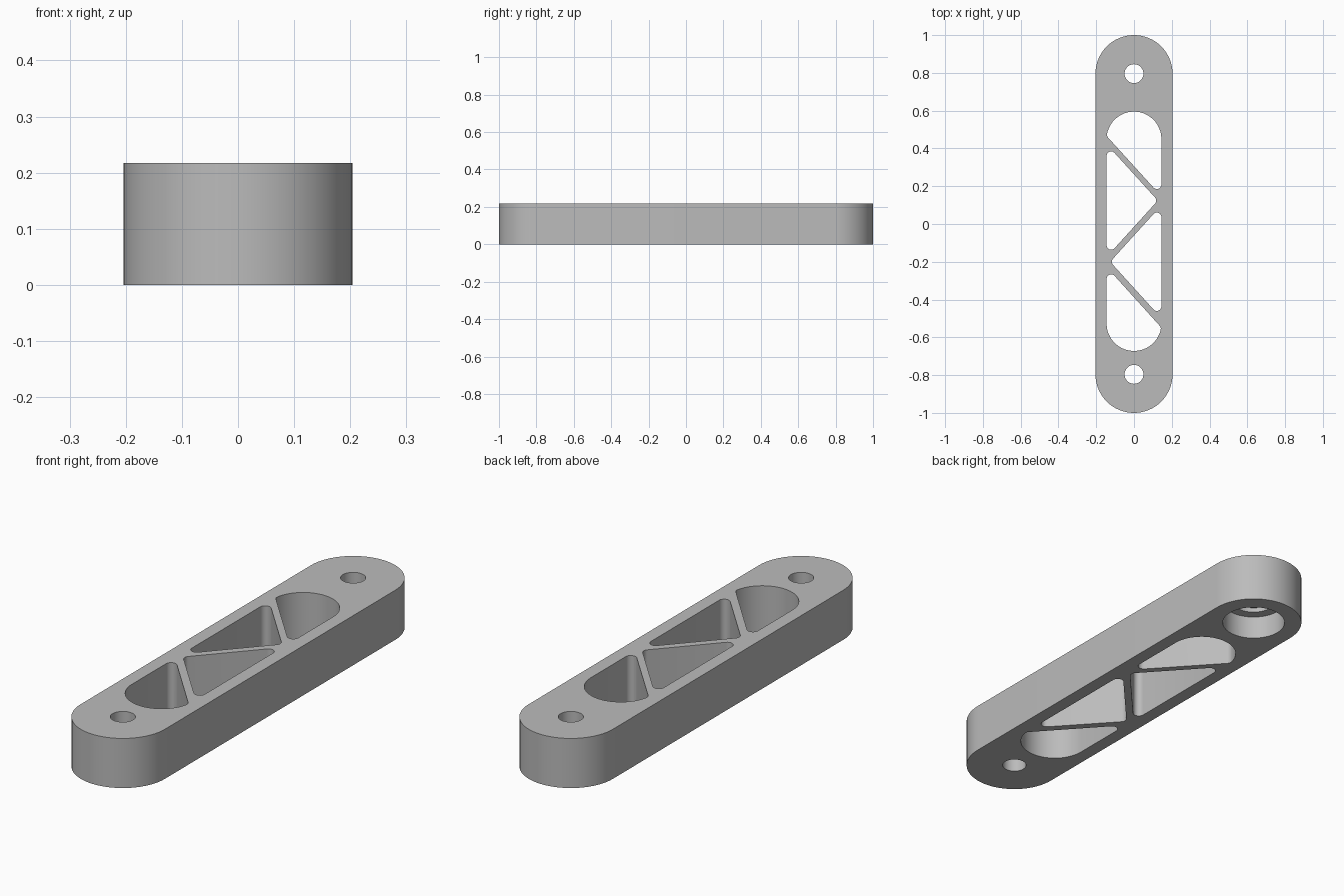
import bpy, bmesh
from math import sin, cos, pi, radians
from mathutils import Vector

HEIGHT = 0.217
END_Y = 0.796       # distance of the end centres from the middle
WALL = 0.145        # inner half width
FILLET = 0.024

cube = bpy.data.objects.get("Cube")
if cube:
    bpy.data.objects.remove(cube, do_unlink=True)

grey = bpy.data.materials.new("light grey")
grey.use_nodes = True
colour = (0.5, 0.5, 0.5, 1)
grey.diffuse_color = colour
grey.node_tree.nodes["Principled BSDF"].inputs["Base Color"].default_value = colour


def arc(cy, radius, start, end, steps=32):
    """Points on an arc about (0, cy), angles in degrees."""
    angles = [radians(start + (end - start) * i / steps) for i in range(steps + 1)]
    return [Vector((radius * cos(a), cy + radius * sin(a))) for a in angles]


def rounded(points, corners, radius=FILLET, steps=8):
    """Replace the chosen corners of a polygon by tangent arcs."""
    out = []
    for i, p in enumerate(points):
        if i not in corners:
            out.append(p)
            continue
        a = (points[i - 1] - p).normalized()
        b = (points[(i + 1) % len(points)] - p).normalized()
        half = a.angle(b) / 2
        centre = p + (a + b).normalized() * radius / sin(half)
        reach = radius * cos(half) / sin(half)
        u, v = p + a * reach - centre, p + b * reach - centre
        turn = pi - 2 * half
        for k in range(steps + 1):
            t = k / steps
            out.append(centre + (u * sin((1 - t) * turn) + v * sin(t * turn)) / sin(turn))
    return out


def prism(name, points, low, high):
    """Upright prism over a counter-clockwise outline."""
    bm = bmesh.new()
    base = [bm.verts.new((p.x, p.y, low)) for p in points]
    top = [bm.verts.new((p.x, p.y, high)) for p in points]
    bm.faces.new(base[::-1])
    bm.faces.new(top)
    for i in range(len(points)):
        j = (i + 1) % len(points)
        bm.faces.new((base[i], base[j], top[j], top[i]))
    mesh = bpy.data.meshes.new(name)
    bm.to_mesh(mesh)
    bm.free()
    mesh.materials.append(grey)
    obj = bpy.data.objects.new(name, mesh)
    bpy.context.collection.objects.link(obj)
    return obj


def cut(body, points, low=-0.1, high=HEIGHT + 0.1):
    """Remove a prism from the body."""
    cutter = prism("cutter", points, low, high)
    cutter.hide_render = True
    mod = body.modifiers.new("cut", "BOOLEAN")
    mod.operation, mod.solver, mod.object = "DIFFERENCE", "EXACT", cutter
    bpy.context.view_layer.objects.active = body
    bpy.ops.object.modifier_apply(modifier=mod.name)
    bpy.data.objects.remove(cutter, do_unlink=True)


# Bar with round ends
link_arm = prism("link_arm", arc(END_Y, 0.204, 0, 180) + arc(-END_Y, 0.204, 180, 360), 0, HEIGHT)

# Two triangular windows, pointing opposite ways
for side, mid in ((1, 0.124), (-1, -0.2)):
    corners = ((0.126, 0), (-WALL, 0.2985), (-WALL, -0.2985))
    cut(link_arm, rounded([Vector((side * x, mid + side * y)) for x, y in corners], (0, 1, 2)))

# Round-ended windows beyond the outer struts
upper = arc(0.45, WALL, 0, 174) + [Vector((WALL, 0.147))]
cut(link_arm, rounded(upper, (len(upper) - 2, len(upper) - 1)))
lower = arc(-0.527, WALL, 180, 352) + [Vector((-WALL, -0.228))]
cut(link_arm, rounded(lower, (len(lower) - 2, len(lower) - 1)))

# Pivot holes, and a stepped bearing seat under the back end
for y in (END_Y, -END_Y):
    cut(link_arm, arc(y, 0.05, 0, 350, 35))
cut(link_arm, arc(END_Y, 0.09, 0, 354, 59), high=0.125)
cut(link_arm, arc(END_Y, 0.132, 0, 354, 59), high=0.104)

# Smooth curved walls, crisp rims
bpy.ops.object.select_all(action="DESELECT")
link_arm.select_set(True)
bpy.context.view_layer.objects.active = link_arm
bpy.ops.object.shade_smooth_by_angle(angle=radians(30))
